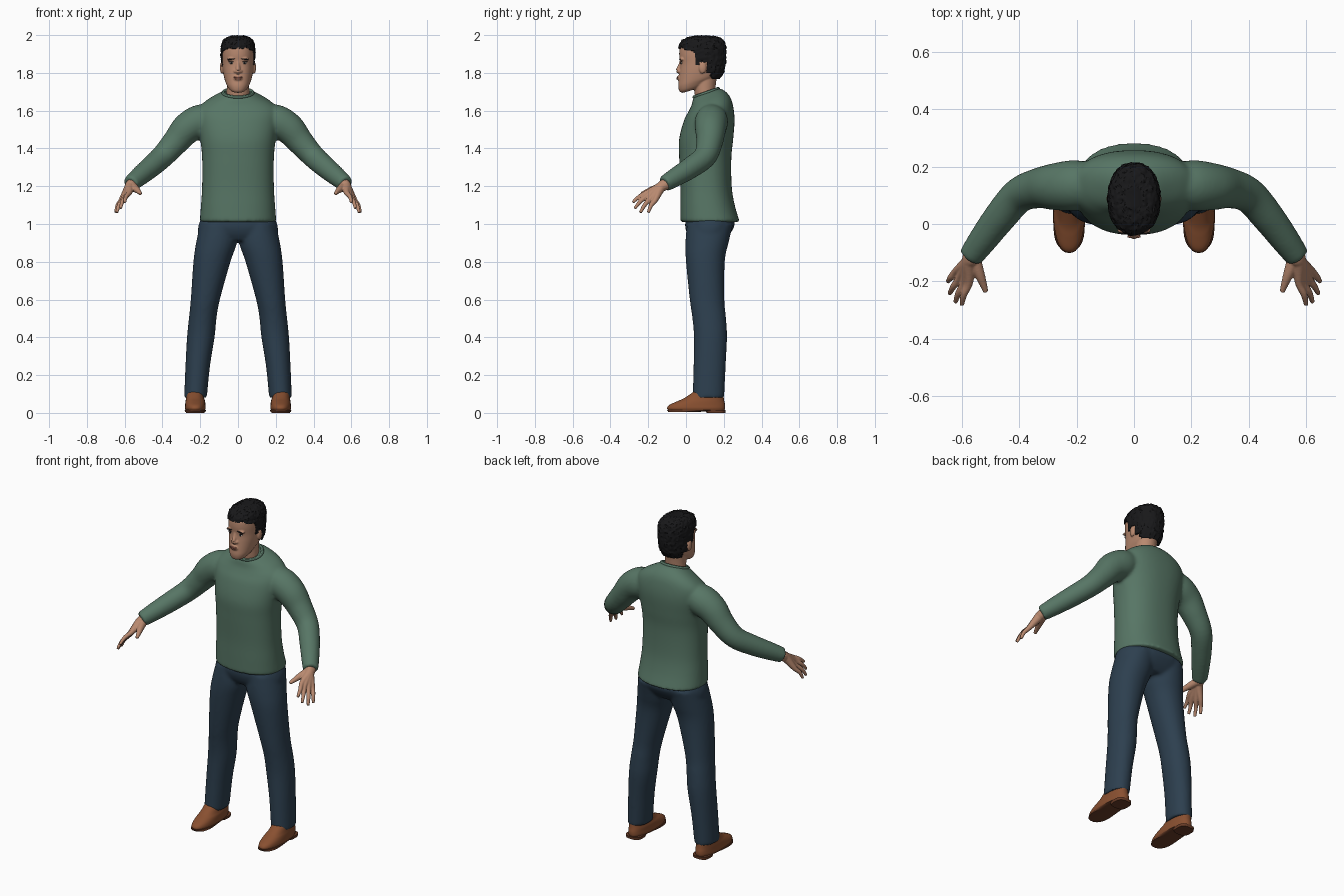
import bpy, bmesh, math
from mathutils import Vector, Matrix, Euler, noise

if "Cube" in bpy.data.objects:
    bpy.data.objects.remove(bpy.data.objects["Cube"])


def material(name, rgb):
    m = bpy.data.materials.new(name)
    m.use_nodes = True
    m.diffuse_color = (*rgb, 1)
    bsdf = m.node_tree.nodes["Principled BSDF"]
    bsdf.inputs["Base Color"].default_value = (*rgb, 1)
    bsdf.inputs["Roughness"].default_value = 0.8
    return m


GREEN = material("sweater green", (0.095, 0.18, 0.13))
NAVY = material("trouser navy", (0.026, 0.05, 0.078))
BROWN = material("shoe brown", (0.25, 0.08, 0.03))
SOLE = material("sole brown", (0.14, 0.045, 0.02))
SKIN = material("skin", (0.48, 0.25, 0.16))
BLACK = material("hair black", (0.009, 0.009, 0.01))
LIP = material("lip", (0.33, 0.13, 0.09))
WHITE = material("eye white", (0.5, 0.45, 0.4))


def spline(rows, k):
    """Smoothly subdivide rows of numbers."""
    out = []
    for i in range(len(rows) - 1):
        q = [rows[max(i - 1, 0)], rows[i], rows[i + 1], rows[min(i + 2, len(rows) - 1)]]
        for j in range(k):
            t = j / k
            out.append([b + 0.5 * t * (c - a + t * (2*a - 5*b + 4*c - d + t * (3*b - a - 3*c + d)))
                        for a, b, c, d in zip(*q)])
    return out + [list(rows[-1])]


def skin(bm, rings):
    vs = [[bm.verts.new(p) for p in r] for r in rings]
    n = len(vs[0])
    for a, b in zip(vs, vs[1:]):
        for i in range(n):
            bm.faces.new((a[i], a[(i + 1) % n], b[(i + 1) % n], b[i]))
    bm.faces.new(vs[0][::-1])
    bm.faces.new(vs[-1])


def stack(bm, rows, n=40, p=2.3, k=5):
    """Level sections: z, centre x, half width, front y, back y, tilt."""
    rings = []
    for z, cx, w, yf, yb, tilt in spline(rows, k):
        ring = []
        for i in range(n):
            a = math.tau * i / n
            c, s = math.cos(a), math.sin(a)
            dy = math.copysign(abs(s) ** (2 / p), s) * (yb - yf) / 2
            ring.append(Vector((cx + w * math.copysign(abs(c) ** (2 / p), c),
                                (yf + yb) / 2 + dy, z + tilt * dy)))
        rings.append(ring)
    skin(bm, rings)


def tube(bm, rows, n=20, k=5):
    """Round sections along a path: x, y, z, radius."""
    pts = spline(rows, k)
    rings = []
    for i, (x, y, z, r) in enumerate(pts):
        d = Vector(pts[min(i + 1, len(pts) - 1)][:3]) - Vector(pts[max(i - 1, 0)][:3])
        q = d.to_track_quat('Z', 'Y')
        rings.append([Vector((x, y, z)) + q @ Vector((r * math.cos(math.tau * j / n),
                      r * math.sin(math.tau * j / n), 0)) for j in range(n)])
    skin(bm, rings)


def ball(bm, loc, size, turn=0):
    m = Matrix.LocRotScale(Vector(loc), Euler((0, turn, 0)), Vector(size))
    bmesh.ops.create_uvsphere(bm, u_segments=20, v_segments=12, radius=1, matrix=m)


def mirror(bm, keep=True):
    geom = bm.verts[:] + bm.edges[:] + bm.faces[:]
    if keep:
        new = bmesh.ops.duplicate(bm, geom=geom)["geom"]
    else:
        new = geom
    for v in new:
        if isinstance(v, bmesh.types.BMVert):
            v.co.x = -v.co.x


def finish(name, bm, mat, voxel=0, smooth=0, shell=0, angle=45):
    if not shell:
        bmesh.ops.recalc_face_normals(bm, faces=bm.faces[:])
    me = bpy.data.meshes.new(name)
    bm.to_mesh(me)
    bm.free()
    ob = bpy.data.objects.new(name, me)
    bpy.context.collection.objects.link(ob)
    bpy.ops.object.select_all(action='DESELECT')
    ob.select_set(True)
    bpy.context.view_layer.objects.active = ob
    if voxel:
        m = ob.modifiers.new("blend", 'REMESH')
        m.mode, m.voxel_size = 'VOXEL', voxel
        m = ob.modifiers.new("relax", 'SMOOTH')
        m.factor, m.iterations = 0.5, smooth
    if shell:
        m = ob.modifiers.new("thickness", 'SOLIDIFY')
        m.thickness, m.offset = shell, -1
    for m in list(ob.modifiers):
        bpy.ops.object.modifier_apply(modifier=m.name)
    ob.data.materials.clear()
    ob.data.materials.append(mat)
    bpy.ops.object.shade_smooth_by_angle(angle=math.radians(angle))
    return ob


# Sweater: sleeves mirrored, then blended with the body
bm = bmesh.new()
tube(bm, [(.13, .14, 1.565, .07), (.2, .135, 1.545, .088), (.27, .13, 1.505, .083),
          (.33, .125, 1.435, .071), (.40, .1, 1.357, .062), (.47, .02, 1.295, .057),
          (.53, -.06, 1.245, .05), (.57, -.115, 1.212, .043)], 24)
mirror(bm)
stack(bm, [(1.01, 0, .203, -.03, .285, 0), (1.1, 0, .196, -.03, .258, 0),
           (1.2, 0, .19, -.03, .242, 0), (1.35, 0, .19, -.036, .24, 0),
           (1.45, 0, .2, -.036, .25, 0), (1.55, 0, .215, -.01, .257, 0),
           (1.61, 0, .21, .015, .25, .1), (1.65, 0, .17, .03, .235, .2),
           (1.68, 0, .115, .035, .205, .3), (1.695, 0, .08, .04, .175, .35)], 60)
finish("sweater", bm, GREEN, .009, 8)

bpy.ops.mesh.primitive_torus_add(major_radius=.074, minor_radius=.009, major_segments=48,
                                 minor_segments=12, location=(0, .107, 1.694),
                                 rotation=(math.atan(.35), 0, 0))
collar = bpy.context.object
collar.name = "collar"
collar.scale = (1.05, .92, 1)
collar.data.materials.append(GREEN)
bpy.ops.object.shade_smooth_by_angle()

# Trousers: legs mirrored, then blended with the hips
bm = bmesh.new()
stack(bm, [(.08, .225, .06, .035, .202, 0), (.25, .213, .065, .04, .21, 0),
           (.4, .197, .073, .042, .217, 0), (.5, .187, .073, .034, .212, 0),
           (.6, .173, .077, .02, .203, 0), (.8, .138, .098, .0, .205, 0),
           (.9, .114, .108, -.003, .225, 0), (1.0, .1, .1, .005, .25, 0)], 40, 2.1)
mirror(bm)
stack(bm, [(.91, 0, .19, .03, .2, 0), (.95, 0, .212, .005, .235, 0),
           (1.0, 0, .207, -.005, .258, 0), (1.05, 0, .185, .01, .24, 0)], 48)
finish("trousers", bm, NAVY, .009, 6)

# Shoes with soles and heels
for side, flip in (("left", False), ("right", True)):
    bm = bmesh.new()
    stack(bm, [(.012, .226, .05, -.092, .203, 0), (.025, .226, .055, -.1, .207, 0),
               (.042, .226, .054, -.088, .207, 0), (.06, .226, .052, -.05, .203, 0),
               (.078, .227, .048, -.01, .2, 0), (.115, .228, .044, .045, .195, 0)], 36)
    sole = bmesh.new()
    stack(sole, [(.006, .226, .054, -.095, .08, 0), (.016, .226, .057, -.101, .21, 0)], 36, 2.4, 1)
    stack(sole, [(0, .226, .048, .11, .208, 0), (.016, .226, .05, .1, .21, 0)], 28, 3, 1)
    if flip:
        mirror(bm, False)
        mirror(sole, False)
    finish(side + "_shoe", bm, BROWN)
    finish(side + "_sole", sole, SOLE)

# Hands: each finger runs from the wrist so the palm blends together
fingers = [((.575, -.203, 1.167), (.60, -.282, 1.115)), ((.59, -.2, 1.152), (.622, -.272, 1.082)),
           ((.605, -.185, 1.137), (.642, -.242, 1.06)), ((.617, -.163, 1.127), (.648, -.2, 1.06))]
for side, flip in (("left", False), ("right", True)):
    bm = bmesh.new()
    for knuckle, tip in fingers:
        mid = (Vector(knuckle) + Vector(tip)) / 2 + Vector((.005, -.004, .004))
        tube(bm, [(.56, -.095, 1.216, .03), (.573, -.13, 1.198, .027), (*knuckle, .015),
                  (*mid, .0115), (*tip, .008)], 14)
    tube(bm, [(.56, -.115, 1.2, .025), (.54, -.17, 1.185, .019),
              (.526, -.207, 1.172, .0135), (.516, -.237, 1.16, .009)], 14)
    if flip:
        mirror(bm, False)
    finish(side + "_hand", bm, SKIN, .0035, 4)

# Head, neck, ears and nose
bm = bmesh.new()
stack(bm, [(1.71, 0, .035, -.018, .09, .3), (1.722, 0, .05, -.034, .11, .28),
           (1.745, 0, .063, -.041, .135, .2), (1.77, 0, .072, -.039, .165, .1),
           (1.81, 0, .08, -.034, .185, 0), (1.85, 0, .083, -.031, .196, 0),
           (1.90, 0, .084, -.036, .198, 0), (1.94, 0, .08, -.03, .194, 0),
           (1.97, 0, .063, .0, .17, 0), (1.985, 0, .035, .04, .13, 0)], 48, 2.25)
stack(bm, [(1.62, 0, .064, .06, .165, 0), (1.7, 0, .06, .044, .155, 0),
           (1.79, 0, .06, .04, .165, 0)], 32, 2)
tube(bm, [(0, -.024, 1.868, .008), (0, -.032, 1.838, .01),
          (0, -.041, 1.815, .013), (0, -.034, 1.803, .011)], 14)
for s in (-1, 1):
    ball(bm, (s * .013, -.034, 1.808), (.01, .01, .009))
    ball(bm, (s * .085, .088, 1.828), (.011, .02, .032))
    ball(bm, (s * .034, -.022, 1.874), (.026, .011, .009), s * .1)
ball(bm, (0, -.036, 1.772), (.024, .012, .015))
head = finish("head", bm, SKIN, .004, 3)
bpy.context.view_layer.update()


def face_point(x, z):
    return head.ray_cast(Vector((x, -1, z)), Vector((0, 1, 0)))[1]


# Face details resting on the skin
white, dark, lips = bmesh.new(), bmesh.new(), bmesh.new()
for s in (-1, 1):
    eye = face_point(s * .034, 1.853)
    ball(white, eye, (.014, .004, .0055))
    ball(dark, eye - Vector((0, .003, 0)), (.0058, .003, .0055))
    ball(dark, eye + Vector((0, -.001, .0055)), (.016, .004, .002))
    ball(dark, face_point(s * .036, 1.873), (.02, .004, .0035), s * .1)
for z, w in ((1.777, .024), (1.769, .02)):
    ball(lips, face_point(0, z) + Vector((0, .002, 0)), (w, .005, .005))
finish("eye_whites", white, WHITE)
finish("irises_and_brows", dark, BLACK)
finish("lips", lips, LIP)


# Hair: a tousled cap trimmed along the hairline
def hairline(x, y):
    if y < .05:
        return 1.932 - .3 * max(0, abs(x) - .045) - .25 * max(0, y)
    if y < .075:
        return 1.84
    if y < .11:
        return 1.858
    return 1.80 if y < .135 else 1.768


bm = bmesh.new()
stack(bm, [(1.75, 0, .072, -.03, .165, 0), (1.80, 0, .085, -.03, .198, 0),
           (1.85, 0, .088, -.033, .21, 0), (1.90, 0, .091, -.038, .213, 0),
           (1.94, 0, .089, -.038, .212, 0), (1.97, 0, .079, -.022, .199, 0),
           (1.989, 0, .058, .012, .172, 0), (1.996, 0, .03, .05, .13, 0)], 110, 2.2, 7)
bmesh.ops.recalc_face_normals(bm, faces=bm.faces[:])
cut = []
for f in bm.faces:
    c = f.calc_center_median()
    ragged = .006 * noise.noise(c * 90)
    if c.z < hairline(c.x, c.y) + ragged:
        cut.append(f)
bmesh.ops.delete(bm, geom=cut, context='FACES')
bm.normal_update()
for v, nrm in [(v, v.normal.copy()) for v in bm.verts]:
    v.co += nrm * (.005 * noise.noise(v.co * 70) + .003 * noise.noise(v.co * 190))
finish("hair", bm, BLACK, shell=.012, angle=30)
